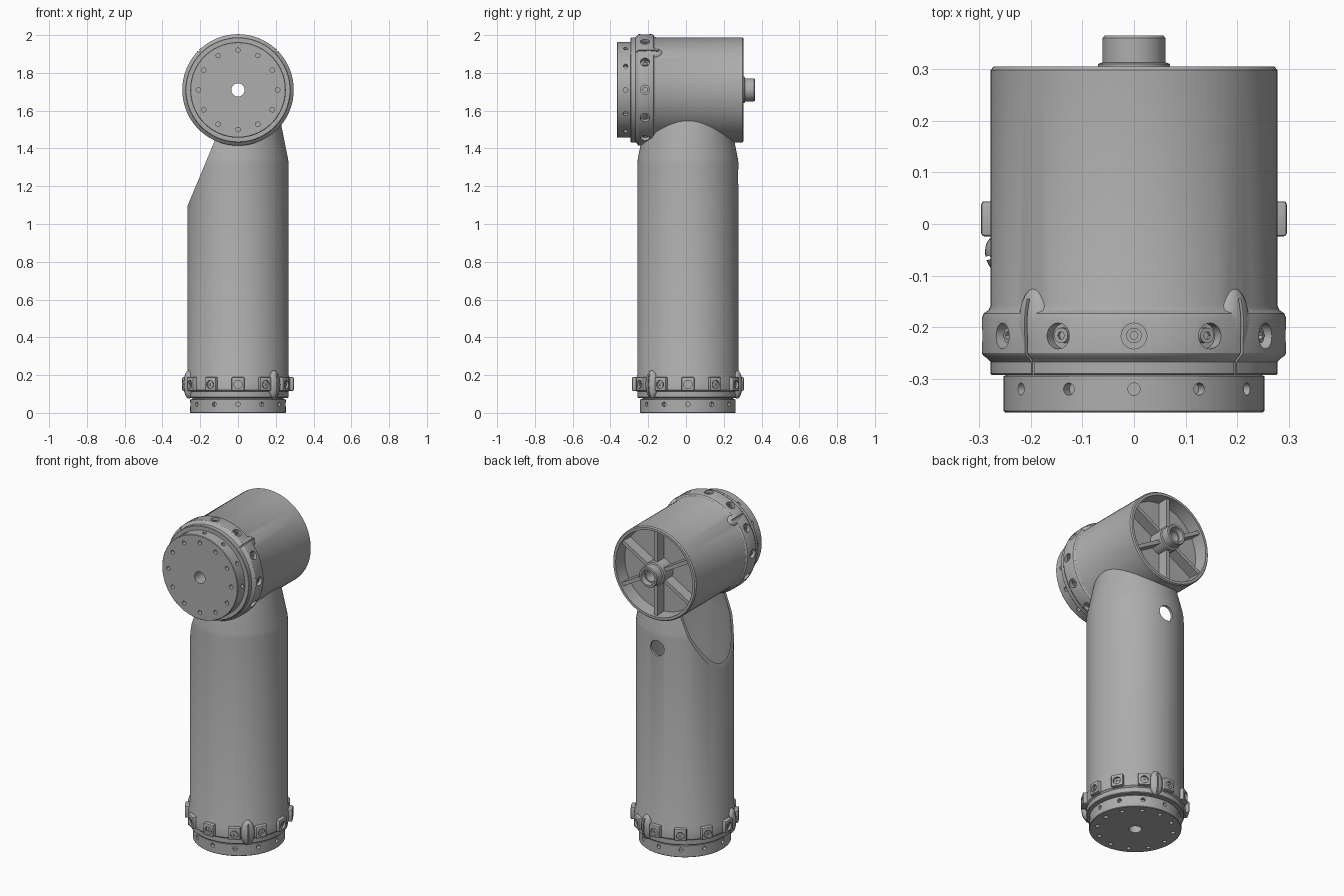
import bpy, bmesh
from math import radians, pi, cos, sin
from mathutils import Matrix

cube = bpy.data.objects.get("Cube")
if cube:
    bpy.data.objects.remove(cube)

GREY = (0.42, 0.42, 0.42, 1.0)
metal = bpy.data.materials.new("grey_metal")
metal.use_nodes = True
metal.diffuse_color = GREY
metal.node_tree.nodes["Principled BSDF"].inputs["Base Color"].default_value = GREY

T, R = Matrix.Translation, Matrix.Rotation
BASE = T((0, 0.01, 0))                                  # axis up from the foot flange
HEAD = T((0, -0.365, 1.71)) @ R(-pi / 2, 4, 'X')        # axis back from the front flange
STEPS = range(0, 360, 30)


def polar(deg, r, z):
    """Frame at a polar spot whose own z points radially outward, x along the axis."""
    return R(radians(deg), 4, 'Z') @ T((r, 0, z)) @ R(pi / 2, 4, 'Y')


def size(x, y, z):
    return Matrix.Diagonal((x, y, z, 1))


def finish(name, bm, frame):
    bmesh.ops.recalc_face_normals(bm, faces=bm.faces)
    bm.transform(frame)
    mesh = bpy.data.meshes.new(name)
    bm.to_mesh(mesh)
    bm.free()
    mesh.materials.append(metal)
    obj = bpy.data.objects.new(name, mesh)
    bpy.context.collection.objects.link(obj)
    return obj


def lathe(name, profile, frame, seg=72):
    """Revolve a closed (radius, height) outline round z."""
    bm = bmesh.new()
    rings = [[bm.verts.new((r * cos(2 * pi * i / seg), r * sin(2 * pi * i / seg), z))
              for i in range(seg)] for r, z in profile]
    for a, b in zip(rings, rings[1:] + rings[:1]):
        for i in range(seg):
            j = (i + 1) % seg
            bm.faces.new((a[i], a[j], b[j], b[i]))
    return finish(name, bm, frame)


def cylinders(name, frame, items, seg=20):
    """items: (matrix, radius, length), each centred on its matrix."""
    bm = bmesh.new()
    for m, r, length in items:
        bmesh.ops.create_cone(bm, cap_ends=True, segments=seg, radius1=r, radius2=r,
                              depth=length, matrix=m)
    return finish(name, bm, frame)


def boxes(name, frame, mats):
    bm = bmesh.new()
    for m in mats:
        bmesh.ops.create_cube(bm, size=1, matrix=m)
    return finish(name, bm, frame)


def apply_mod(obj, kind, **settings):
    mod = obj.modifiers.new(kind.lower(), kind)
    for key, value in settings.items():
        setattr(mod, key, value)
    with bpy.context.temp_override(object=obj, active_object=obj):
        bpy.ops.object.modifier_apply(modifier=mod.name)


def combine(obj, other, operation='DIFFERENCE'):
    apply_mod(obj, 'BOOLEAN', operation=operation, object=other, solver='EXACT')
    bpy.data.objects.remove(other)


def humps(name, frame, angles, z):
    """Swollen bosses round the clamp slits."""
    bm = bmesh.new()
    for a in angles:
        bmesh.ops.create_uvsphere(bm, u_segments=24, v_segments=16, radius=1,
                                  matrix=polar(a, 0.27, z) @ size(0.075, 0.038, 0.027))
    return finish(name, bm, frame)


def slits(frame, angles, z, length):
    return boxes("slit_cutter", frame,
                 [polar(a, 0.31, z) @ size(length, 0.007, 0.07) for a in angles])


# Bolted flange discs at the foot and the front
flange = [(0.035, 0), (0.25, 0), (0.253, 0.003), (0.253, 0.07), (0.24, 0.075),
          (0.24, 0.1), (0.035, 0.1)]
for name, frame in (("foot_flange", BASE), ("front_flange", HEAD)):
    disc = lathe(name, flange, frame)
    bolts = [(R(radians(a), 4, 'Z') @ T((0.21, 0, 0)), 0.012, 0.05) for a in STEPS]
    bolts += [(polar(a, 0.25, 0.045), 0.012, 0.04) for a in STEPS]
    combine(disc, cylinders("bolt_hole_cutter", frame, bolts, 14))

# Head housing: collar, barrel, recessed back and bored hub in one outline
head = lathe("head_housing", [
    (0.035, 0.08), (0.235, 0.08), (0.235, 0.072), (0.275, 0.072), (0.278, 0.075),
    (0.278, 0.098), (0.285, 0.105), (0.292, 0.11), (0.295, 0.115), (0.295, 0.182),
    (0.291, 0.192), (0.282, 0.198), (0.278, 0.207), (0.278, 0.663), (0.272, 0.67),
    (0.257, 0.67), (0.252, 0.59), (0.07, 0.59), (0.07, 0.675), (0.061, 0.678),
    (0.061, 0.725), (0.057, 0.73), (0.045, 0.73), (0.042, 0.7), (0.035, 0.7)], HEAD)
HEAD_SLITS = (-45, -135)
combine(head, humps("hump", HEAD, HEAD_SLITS, 0.168), 'UNION')
combine(head, slits(HEAD, HEAD_SLITS, 0.145, 0.15))
combine(head, cylinders("counterbore_cutter", HEAD,
                        [(polar(a, 0.295, 0.148), 0.025, 0.05) for a in STEPS]))

# Six stiffening spokes in the back recess
boxes("back_spokes", HEAD, [R(radians(a), 4, 'Z') @ T((0.158, 0, 0.617)) @ size(0.195, 0.022, 0.075)
                            for a in range(30, 390, 60)])

# Hollow arm tube with its tapered neck
tube = lathe("arm_tube", [
    (0.235, 0.08), (0.265, 0.08), (0.268, 0.084), (0.268, 0.112), (0.277, 0.12),
    (0.277, 0.18), (0.268, 0.2), (0.268, 1.32), (0.265, 1.345), (0.218, 1.58),
    (0.205, 1.58), (0.253, 1.33), (0.253, 0.2), (0.235, 0.2)], BASE)
combine(tube, cylinders("saddle_cutter", HEAD, [(T((0, 0, 0.4)), 0.274, 1)], 72))
# Slanted side opening and round cable hole
opening = T((-0.205, 0.01, 1.245)) @ R(radians(22.7), 4, 'Y') @ T((-0.25, 0, 0)) @ size(0.5, 1, 1)
combine(tube, boxes("opening_cutter", Matrix(), [opening]))
combine(tube, cylinders("cable_hole_cutter", BASE, [(polar(90, 0.26, 1.25), 0.046, 0.1)], 32))

# Square screw bosses round the foot collar
bosses = boxes("foot_bosses", BASE,
               [polar(a, 0.275, 0.153) @ size(0.072, 0.068, 0.042) for a in STEPS])
apply_mod(bosses, 'BEVEL', width=0.006, segments=2)
combine(bosses, cylinders("boss_cutter", BASE,
                          [(polar(a, 0.3, 0.15), 0.022, 0.036) for a in STEPS]))
FOOT_SLITS = (-45, 75, 195)
swell = humps("foot_humps", BASE, FOOT_SLITS, 0.15)
combine(swell, slits(BASE, FOOT_SLITS, 0.14, 0.13))

# Screws sunk in both collars
for name, frame, r in (("foot_screws", BASE, 0.276), ("head_screws", HEAD, 0.272)):
    screws = cylinders(name, frame, [(polar(a, r, 0.149), 0.015, 0.022) for a in STEPS])
    combine(screws, cylinders("socket_cutter", frame,
                              [(polar(a, r + 0.011, 0.149), 0.008, 0.014) for a in STEPS], 6))

# Smooth shading with crisp edges
for obj in bpy.context.collection.objects:
    if obj.type == 'MESH':
        bpy.ops.object.select_all(action='DESELECT')
        obj.select_set(True)
        bpy.context.view_layer.objects.active = obj
        bpy.ops.object.shade_smooth_by_angle(angle=radians(30))
